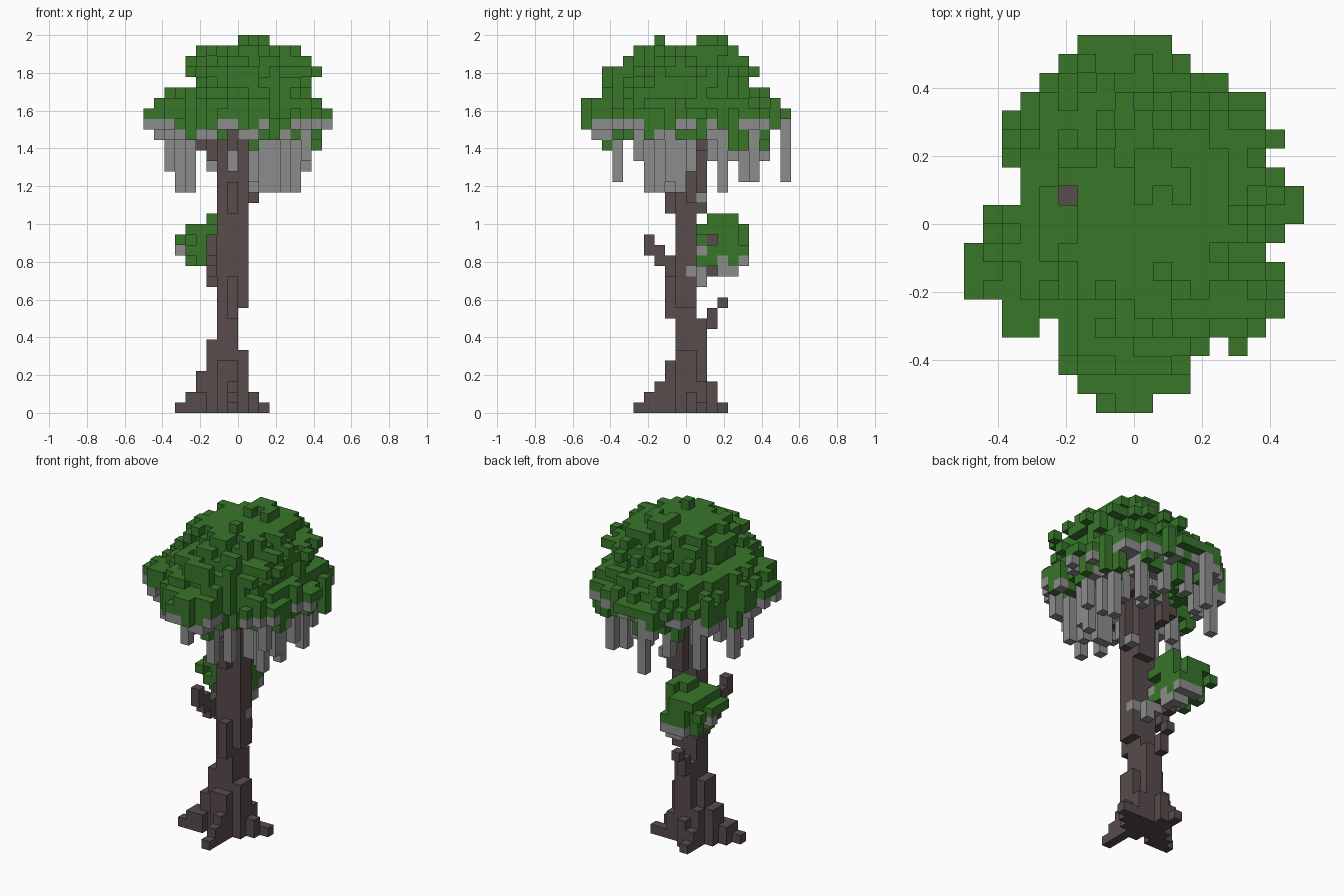
import bpy, bmesh, random

random.seed(7)
UNIT = 1 / 18          # edge of one block
cells = {}             # (x, y, z) -> part name

if "Cube" in bpy.data.objects:
    bpy.data.objects.remove(bpy.data.objects["Cube"], do_unlink=True)


def make_material(name, rgb):
    mat = bpy.data.materials.new(name)
    mat.use_nodes = True
    mat.diffuse_color = (*rgb, 1)
    mat.node_tree.nodes["Principled BSDF"].inputs["Base Color"].default_value = (*rgb, 1)
    return mat


def fill(part, x0, x1, y0, y1, z0, z1):
    """Fill a block range, never overwriting an earlier part."""
    for x in range(x0, x1):
        for y in range(y0, y1):
            for z in range(z0, z1):
                cells.setdefault((x, y, z), part)


def oval(x, y, bounds):
    """Squared distance from the middle of an oval, 1 on its edge."""
    xa, xb, ya, yb = bounds
    u = (2 * x + 1 - xa - xb) / (xb - xa)
    v = (2 * y + 1 - ya - yb) / (yb - ya)
    return u * u + v * v


def leaf_layer(part, bounds, z, core, edge, allowed=None):
    """A solid oval of leaves with single blocks scattered round its edge."""
    xa, xb, ya, yb = bounds
    for x in range(xa, xb):
        for y in range(ya, yb):
            r = oval(x, y, bounds)
            keep = r < core or (r < edge and random.random() < 0.5)
            if keep and (allowed is None or (x, y) in allowed):
                fill(part, x, x + 1, y, y + 1, z, z + 1)


# Moss patches on the bark
for box in [(0, 1, 0, 1, 13, 14), (1, 2, 1, 2, 20, 21), (-1, 0, 1, 2, 12, 14)]:
    fill("bark_moss", *box)

# Trunk and flared base
for box in [
    (-2, 0, -1, 1, 0, 27), (0, 1, -1, 1, 0, 6), (0, 1, -1, 1, 10, 26),
    (-2, 0, 1, 2, 0, 9), (-1, 1, 1, 2, 19, 26), (-1, 0, -2, -1, 9, 13),
    (-1, 0, -2, -1, 19, 22), (-3, -2, -1, 1, 0, 7), (-4, -3, -1, 1, 0, 4),
    (-2, 0, -2, -1, 0, 5), (-1, 0, -3, -2, 0, 3), (1, 2, 0, 1, 0, 2),
    (-2, -1, 2, 3, 0, 3), (-3, -2, 1, 2, 0, 4),
]:
    fill("trunk", *box)

# Root tips
for box in [
    (-5, -4, -2, 0, 0, 2), (-4, -3, -2, -1, 0, 2), (-6, -5, -2, -1, 0, 1),
    (-1, 0, -4, -3, 0, 2), (-1, 0, -5, -4, 0, 1), (1, 3, 1, 2, 0, 1),
    (-3, -2, 2, 3, 0, 2), (-3, -2, 3, 4, 0, 1), (0, 1, 1, 2, 0, 3),
]:
    fill("roots", *box)

# Side stubs, the bough for the small clump, and boughs under the crown
for box in [
    (-3, -2, -2, 0, 13, 15), (-3, -2, -3, -2, 14, 16), (-3, -2, -4, -3, 15, 17),
    (-2, -1, 2, 3, 8, 10), (-2, -1, 3, 4, 10, 11), (-3, -2, 0, 2, 12, 16),
    (-3, -2, 2, 3, 13, 17), (-3, -2, 0, 2, 24, 27), (-4, -3, 1, 2, 25, 27),
    (1, 2, 0, 1, 20, 26), (2, 3, 0, 4, 25, 27), (-1, 0, -4, -1, 25, 27),
]:
    fill("branches", *box)

# Crown outline: x range of each row, front to back
rows = [(-2, 1), (-3, 3), (-4, 3), (-4, 4), (-4, 7), (-7, 8), (-9, 8), (-9, 8), (-9, 7), (-8, 8),
        (-8, 9), (-6, 9), (-6, 8), (-7, 7), (-7, 8), (-7, 7), (-6, 7), (-5, 5), (-4, 3), (-3, 2)]
outline = {(x, y - 10) for y, (a, b) in enumerate(rows) for x in range(a, b)}
outline |= {(5, -7), (-7, -6), (-6, -6)}
outline.discard((-4, 1))

# Crown layers, from the rim upward: extents in x and y
layers = [(-8, 8, -10, 9), (-7, 7, -8, 8), (-4, 7, -8, 6),
          (-5, 8, -8, 7), (-5, 7, -6, 6), (-4, 6, -5, 5)]
for i, bounds in enumerate(layers):
    leaf_layer("crown", bounds, 29 + i, 0.78 - 0.05 * i, 1.08, outline)
leaf_layer("crown", (0, 3, 1, 4), 35, 0.1, 1)
for x, y in [(0, 3), (2, 1), (1, -3)]:
    fill("crown", x, x + 1, y, y + 1, 34, 36)

# Ragged underside of the crown with clinging moss
middle = (-8, 8, -9, 9)
for x, y in sorted(outline):
    inner = oval(x, y, middle) < 0.8
    open_front = -5 < x < 1 and y < 2       # the boughs show here
    bottom = random.choice((26, 27, 28) if inner and not open_front else (27, 28, 28))
    fill("crown", x, x + 1, y, y + 1, bottom, 29)
    if random.random() < (0.6 if y < 0 else 0.4) and bottom > 26:
        fill("crown_moss", x, x + 1, y, y + 1, bottom - 1, bottom)

# Leaves drooping under the rim
for x, y in [(-7, -4), (-7, 0), (-6, 3), (-2, -8), (6, -3), (7, -4), (7, 1), (6, 5), (7, 4),
             (1, -8), (0, 7), (4, 7), (-4, 6), (-5, -5), (0, 0)]:
    fill("crown", x, x + 1, y, y + 1, 25 + random.randrange(2), 28)

# Long hanging strands: x, y, lowest block
strands = [
    (5, -4, 21), (4, -3, 21), (3, -2, 21), (5, -1, 21), (2, -2, 21), (5, -2, 22),
    (1, -4, 21), (6, 0, 23), (6, -5, 24), (4, 0, 23), (5, 3, 21), (3, 5, 22),
    (4, 6, 22), (1, 6, 24), (1, -7, 22), (-6, -1, 21), (-5, -3, 21), (-7, -2, 23),
    (-5, 0, 23), (-6, 5, 22), (-5, 4, 24), (-2, 9, 22), (-1, 7, 24), (-1, -3, 23),
    (3, 2, 24), (-3, 6, 23),
]
for x, y, low in strands:
    fill("hanging_moss", x, x + 1, y, y + 1, low, 28)

# Small leaf clump behind the trunk
clump = [(-5, -1, 1, 5), (-5, -1, 1, 6), (-6, -1, 1, 6), (-5, -1, 1, 6), (-3, -1, 1, 5)]
for i, bounds in enumerate(clump):
    leaf_layer("small_clump", bounds, 14 + i, 0.1 if i == 0 else 0.75, 1.5)

# Moss below the small clump
for x, y, low in [(-6, 3, 15), (-5, 2, 14), (-5, 4, 14), (-2, 4, 13), (-2, 5, 14), (-3, 5, 14),
                  (-2, 3, 13), (-2, 1, 13), (-3, 4, 13), (-4, 5, 14)]:
    fill("clump_moss", x, x + 1, y, y + 1, low, 16)

# Build one mesh per part, keeping only the exposed block faces
bark = make_material("dark_bark", (0.098, 0.072, 0.072))
leaf = make_material("leaf_green", (0.040, 0.180, 0.023))
moss = make_material("grey_moss", (0.265, 0.265, 0.265))
finish = {"trunk": bark, "roots": bark, "branches": bark, "crown": leaf, "small_clump": leaf,
          "bark_moss": moss, "crown_moss": moss, "hanging_moss": moss, "clump_moss": moss}


def build(part, material):
    bm = bmesh.new()
    corners = {}

    def corner(p):
        if p not in corners:
            corners[p] = bm.verts.new([c * UNIT for c in p])
        return corners[p]

    for cell in [c for c, owner in cells.items() if owner == part]:
        for axis in range(3):
            for side in (0, 1):
                near = list(cell)
                near[axis] += 2 * side - 1
                if tuple(near) in cells:
                    continue
                loop = []
                for a, b in ((0, 0), (1, 0), (1, 1), (0, 1)):
                    p = list(cell)
                    p[axis] += side
                    p[(axis + 1) % 3] += a
                    p[(axis + 2) % 3] += b
                    loop.append(corner(tuple(p)))
                bm.faces.new(loop if side else loop[::-1])
    mesh = bpy.data.meshes.new(part)
    bm.to_mesh(mesh)
    bm.free()
    mesh.materials.append(material)
    bpy.context.collection.objects.link(bpy.data.objects.new(part, mesh))


for part, material in finish.items():
    build(part, material)
